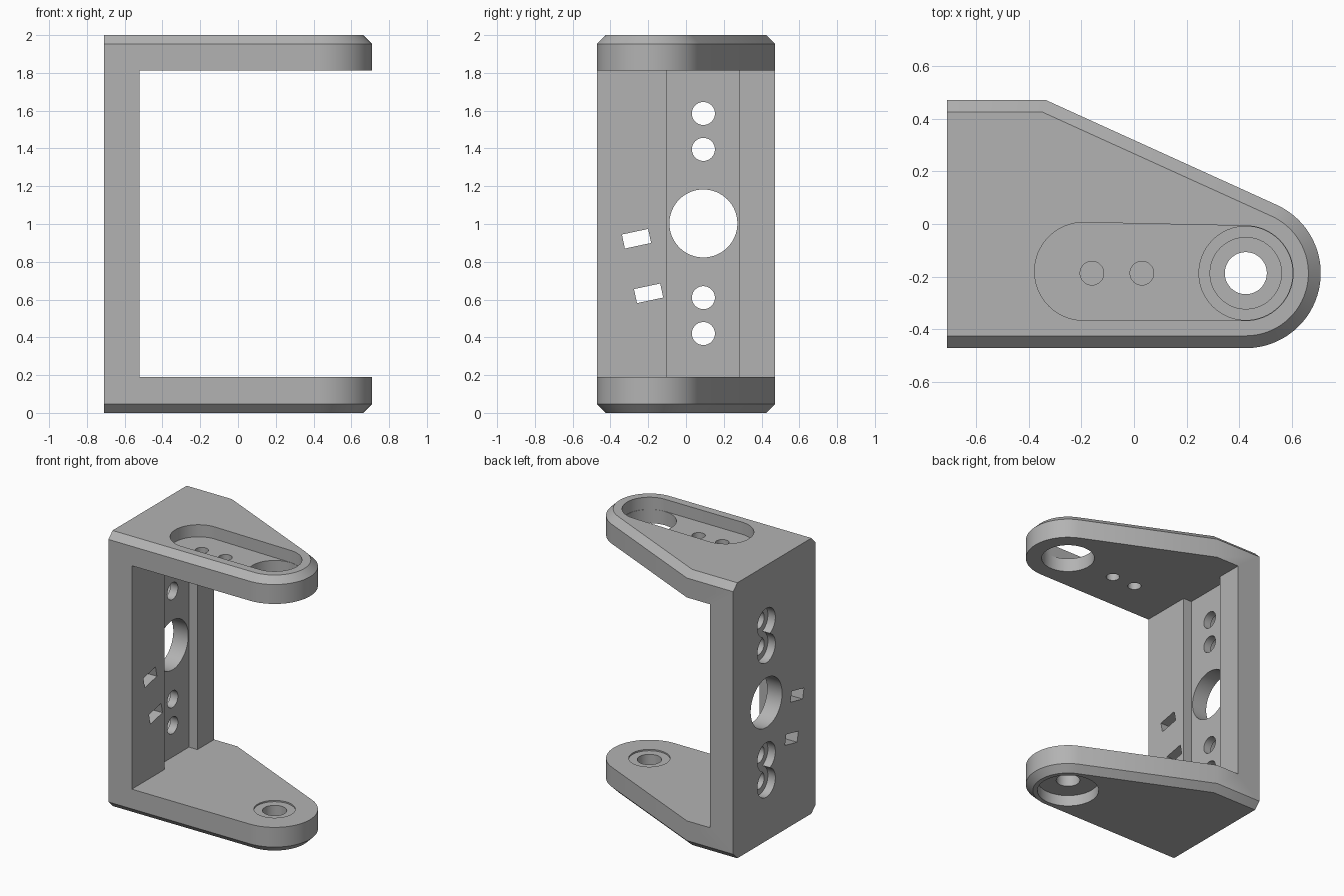
import bpy, bmesh
from math import sin, cos, pi, radians, atan2
from mathutils import Vector

old = bpy.data.objects.get("Cube")
if old:
    bpy.data.objects.remove(old, do_unlink=True)

GREY = (0.45, 0.45, 0.45, 1)
mat = bpy.data.materials.new("plain grey")
mat.use_nodes = True
mat.diffuse_color = GREY
mat.node_tree.nodes["Principled BSDF"].inputs["Base Color"].default_value = GREY

PIVOT = Vector((0.425, -0.187))   # centre of the rounded arm tips
TIP_R = 0.285
SLANT = Vector((0.416, 0.909))    # normal of the sloping edge


def arc(c, r, a0, a1, n):
    return [(c[0] + r * cos(a0 + (a1 - a0) * i / n),
             c[1] + r * sin(a0 + (a1 - a0) * i / n)) for i in range(n + 1)]


def circle(c, r, n=64):
    return arc(c, r, 0, 2 * pi, n)[:-1]


def outline(d):
    """Side outline of the bracket, moved inwards by d except at the back."""
    y = 0.472 - d
    tip = arc(PIVOT, TIP_R - d, -pi / 2, atan2(SLANT.y, SLANT.x), 32)
    return [(-0.71, -y)] + tip + [(-0.337 - 0.218 * d, y), (-0.71, y)]


def loft(name, layers, axis="z"):
    """Closed solid through stacked (height, points) layers."""
    bm = bmesh.new()
    rings = []
    for h, pts in layers:
        rings.append([bm.verts.new((a, b, h) if axis == "z" else (h, a, b))
                      for a, b in pts])
    bm.faces.new(rings[0])
    bm.faces.new(rings[-1])
    for lo, hi in zip(rings, rings[1:]):
        for i in range(len(lo)):
            j = (i + 1) % len(lo)
            bm.faces.new((lo[i], lo[j], hi[j], hi[i]))
    bmesh.ops.recalc_face_normals(bm, faces=bm.faces)
    me = bpy.data.meshes.new(name)
    bm.to_mesh(me)
    bm.free()
    me.materials.append(mat)
    ob = bpy.data.objects.new(name, me)
    bpy.context.collection.objects.link(ob)
    return ob


# Chamfered block with the full bracket outline
CH = 0.047
bracket = loft("bracket", [(0, outline(CH)), (CH, outline(0)),
                           (2 - CH, outline(0)), (2, outline(CH))])
bpy.context.view_layer.objects.active = bracket
bracket.select_set(True)


def cut(pts, lo, hi, axis="z"):
    tool = loft("cutter", [(lo, pts), (hi, pts)], axis)
    tool.hide_render = True
    mod = bracket.modifiers.new("cut", "BOOLEAN")
    mod.operation = "DIFFERENCE"
    mod.solver = "EXACT"
    mod.object = tool
    bpy.ops.object.modifier_apply(modifier=mod.name)
    bpy.data.objects.remove(tool, do_unlink=True)


# Space between the arms, with the shallow channel in the wall
WALL, CHANNEL = -0.522, -0.59
cut([(WALL, -1), (WALL, -0.1), (CHANNEL, -0.1), (CHANNEL, 0.28),
     (WALL, 0.28), (WALL, 1), (1, 1), (1, -1)], 0.19, 1.812)

# Wall: large centre hole, screw holes and counterbores on the outside
cut(circle((0.092, 1.003), 0.18), -0.9, -0.4, "x")
for z in (0.42, 0.61, 1.395, 1.585):
    cut(circle((0.092, z), 0.061, 40), -0.9, -0.4, "x")
    cut(circle((0.092, z), 0.103, 48), -0.9, -0.65, "x")

# Wall: tilted cable tie slots
for cy, cz in ((-0.262, 0.922), (-0.198, 0.633)):
    t = radians(12)
    cut([(cy + u * cos(t) - v * sin(t), cz + u * sin(t) + v * cos(t))
         for u, v in ((-0.071, -0.038), (0.071, -0.038),
                      (0.071, 0.038), (-0.071, 0.038))], -0.9, -0.4, "x")

# Upper arm: long pocket, tip hole and two screw holes
pocket = (arc(PIVOT, 0.18, -pi / 2, pi / 2, 32)
          + arc((-0.192, -0.18), 0.186, pi / 2, 3 * pi / 2, 32))
cut(pocket, 1.912, 2.2)
cut(circle(PIVOT, 0.178), 1.7, 2.2)
for x in (-0.16, 0.03):
    cut(circle((x, -0.187), 0.045, 32), 1.7, 2.2)

# Lower arm: pivot hole, shallow seat above and counterbore below
cut(circle(PIVOT, 0.08, 48), -0.2, 0.4)
cut(circle(PIVOT, 0.136, 48), 0.18, 0.4)
cut(circle(PIVOT, 0.207), -0.2, 0.08)

bpy.ops.object.shade_smooth_by_angle(angle=radians(25))
